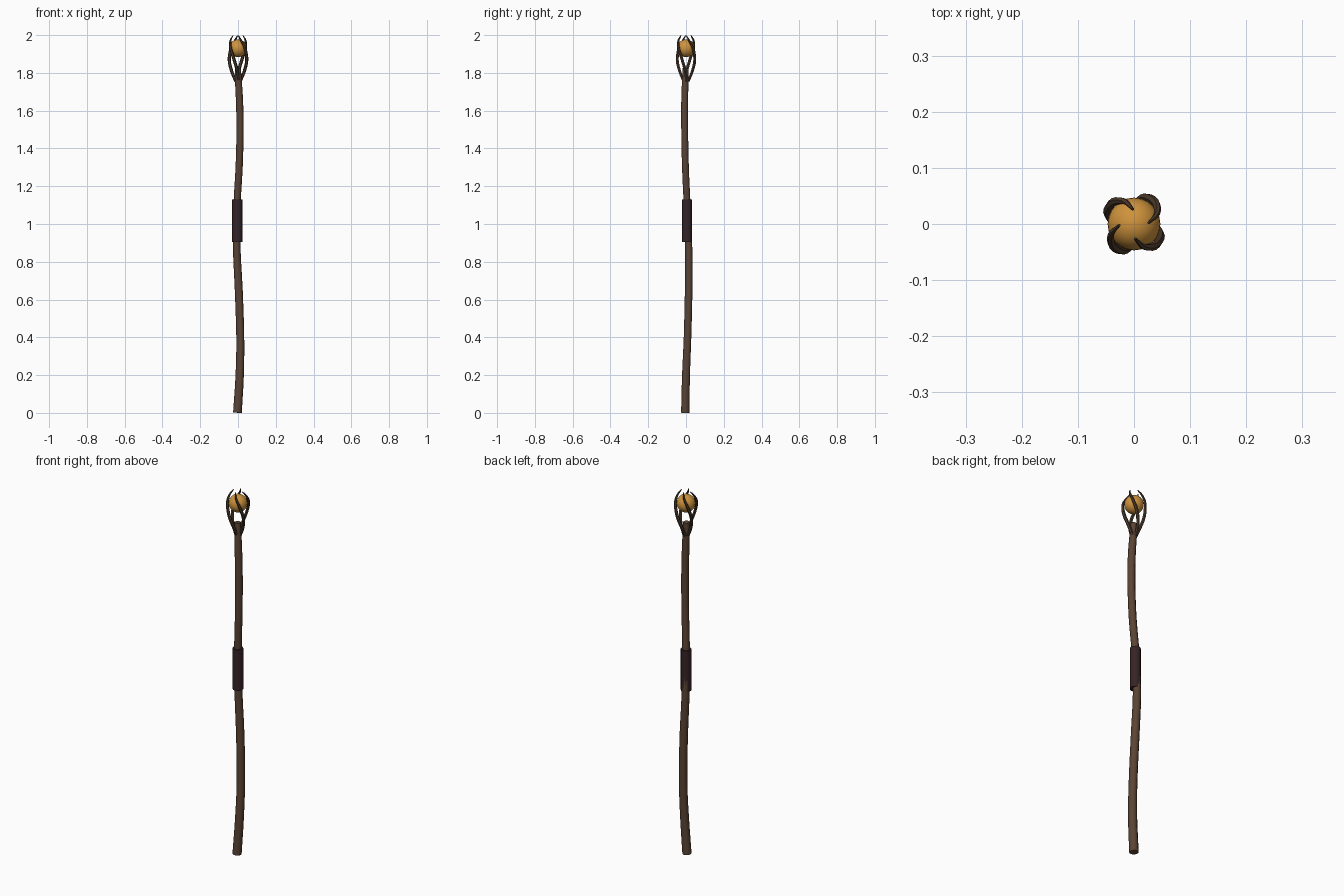
import bpy, bmesh, math
from mathutils import Vector

if "Cube" in bpy.data.objects:
    bpy.data.objects.remove(bpy.data.objects["Cube"])


def material(name, rgb):
    m = bpy.data.materials.new(name)
    m.diffuse_color = (*rgb, 1)
    m.use_nodes = True
    m.node_tree.nodes["Principled BSDF"].inputs["Base Color"].default_value = m.diffuse_color
    return m


WOOD = material("brown wood", (0.105, 0.058, 0.034))
CLAW = material("dark wood", (0.075, 0.043, 0.025))
GRIP = material("dark leather", (0.036, 0.017, 0.020))
AMBER = material("amber", (0.62, 0.29, 0.045))


def finish(bm, name, mat, angle):
    bmesh.ops.recalc_face_normals(bm, faces=bm.faces)
    me = bpy.data.meshes.new(name)
    bm.to_mesh(me)
    bm.free()
    me.materials.append(mat)
    ob = bpy.data.objects.new(name, me)
    bpy.context.collection.objects.link(ob)
    bpy.ops.object.select_all(action='DESELECT')
    ob.select_set(True)
    bpy.context.view_layer.objects.active = ob
    bpy.ops.object.shade_smooth_by_angle(angle=math.radians(angle))
    return ob


def spline(pts, steps):
    """Catmull-Rom through tuples of any length."""
    p = [Vector(q) for q in pts]
    p = [2 * p[0] - p[1]] + p + [2 * p[-1] - p[-2]]
    out = []
    for i in range(1, len(p) - 2):
        a, b, c, d = p[i - 1:i + 3]
        for k in range(steps):
            t = k / steps
            out.append(0.5 * (2 * b + (c - a) * t + (2 * a - 5 * b + 4 * c - d) * t * t
                              + (3 * b - a - 3 * c + d) * t ** 3))
    return out + [p[-2]]


def tube(name, path, sides, mat, angle=50):
    """Sweep a polygon along (x, y, z, radius) points and cap both ends."""
    bm = bmesh.new()
    rings = []
    c = [q.to_3d() for q in path]
    side = Vector((1, 0, 0))
    for i, q in enumerate(path):
        t = (c[min(i + 1, len(c) - 1)] - c[max(i - 1, 0)]).normalized()
        u = (side - t * side.dot(t)).normalized()
        side = u
        v = t.cross(u)
        rings.append([bm.verts.new(c[i] + q[3] * (u * math.cos(a) + v * math.sin(a)))
                      for a in (2 * math.pi * k / sides for k in range(sides))])
    for r, s in zip(rings, rings[1:]):
        for k in range(sides):
            n = (k + 1) % sides
            bm.faces.new((r[k], r[n], s[n], s[k]))
    bm.faces.new(rings[0])
    bm.faces.new(rings[-1])
    return finish(bm, name, mat, angle)


# Crooked wooden shaft
shaft = [(-0.003, -0.004, 0.001, 0.023), (0.009, 0.000, 0.2, 0.022),
         (0.012, 0.008, 0.4, 0.021), (0.004, 0.014, 0.65, 0.021),
         (-0.007, 0.014, 0.88, 0.020), (-0.005, 0.006, 1.1, 0.019),
         (0.006, -0.003, 1.3, 0.019), (0.011, -0.007, 1.5, 0.019),
         (0.008, -0.007, 1.65, 0.019), (0.002, -0.004, 1.76, 0.018),
         (-0.001, -0.002, 1.825, 0.016)]
tube("shaft", spline(shaft, 3), 10, WOOD)

# Straight leather grip
tube("grip", [Vector((-0.004, 0.005, z, 0.027)) for z in (0.905, 1.13)], 12, GRIP)

# Four twisted claws: (radius from axis, height, angle in degrees, thickness)
claw = [(0.012, 1.755, 192, 0.008), (0.034, 1.81, 174, 0.0085), (0.051, 1.87, 156, 0.0085),
        (0.054, 1.93, 134, 0.0075), (0.044, 1.97, 113, 0.0055), (0.026, 1.998, 94, 0.0025)]
for n in range(4):
    pts = []
    for r, z, deg, w in claw:
        a = math.radians(deg + 90 * n)
        pts.append((r * math.cos(a), r * math.sin(a), z, w))
    tube(f"claw_{n + 1}", spline(pts, 3), 6, CLAW)

# Amber orb held between the claws
bm = bmesh.new()
bmesh.ops.create_uvsphere(bm, u_segments=24, v_segments=14, radius=0.047)
bmesh.ops.translate(bm, verts=bm.verts, vec=(0, 0, 1.93))
finish(bm, "orb", AMBER, 40)
